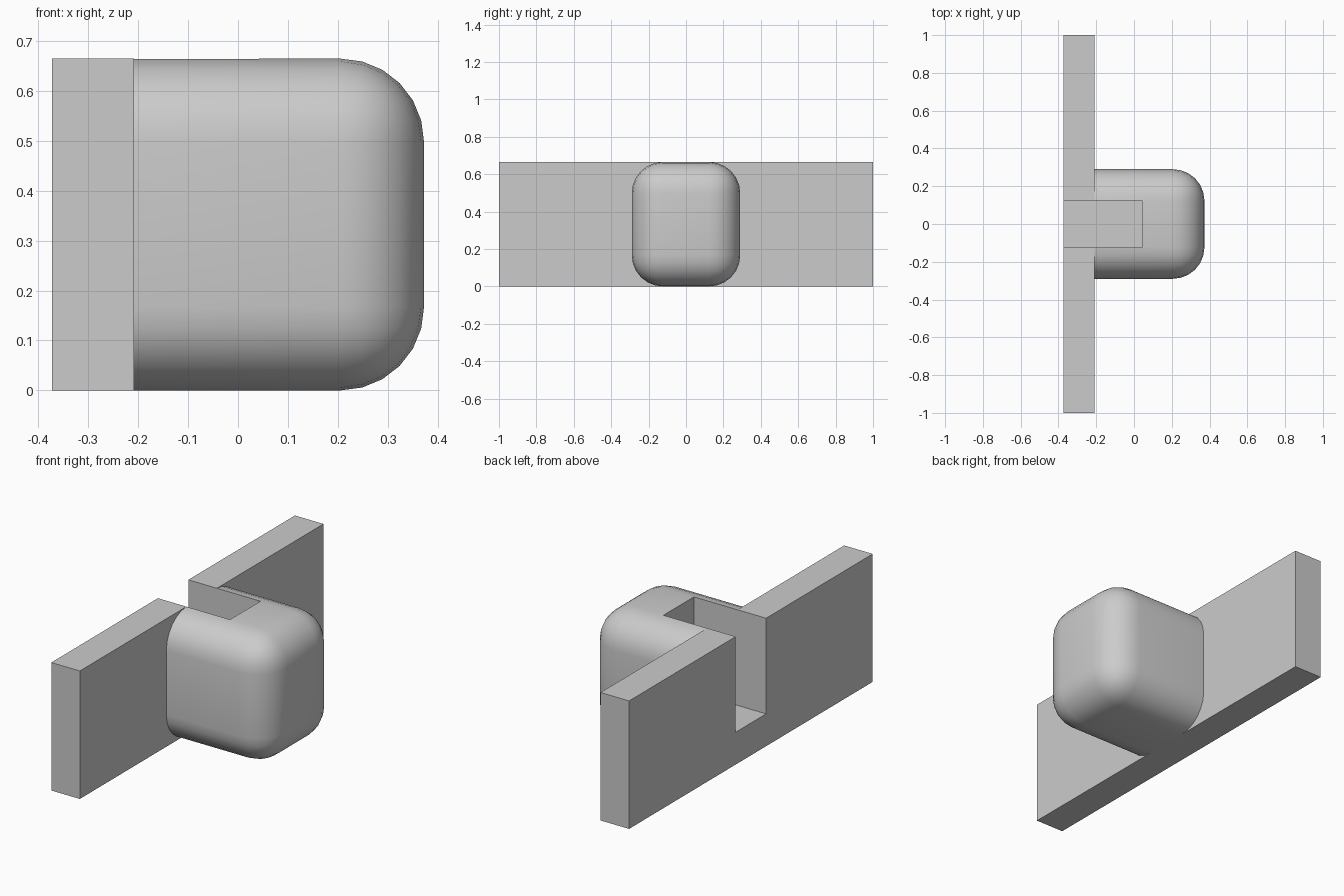
import bpy, bmesh, math
from mathutils import Matrix, Vector

cube = bpy.data.objects.get("Cube")
if cube:
    bpy.data.objects.remove(cube, do_unlink=True)

BACK, FACE, NOSE = -0.373, -0.209, 0.373   # x stations
HEIGHT, HALF_BODY, HALF_SLOT = 0.665, 0.29, 0.125
SLOT_END, SLOT_FLOOR, RADIUS = 0.042, 0.168, 0.167

grey = bpy.data.materials.new("light grey")
grey.use_nodes = True
grey.diffuse_color = (0.6, 0.6, 0.6, 1)
grey.node_tree.nodes["Principled BSDF"].inputs["Base Color"].default_value = (0.6, 0.6, 0.6, 1)


def box(name, low, high, radius=0):
    """Box between two corners; all edges off the low-x end are rounded by radius."""
    low, high = Vector(low), Vector(high)
    bm = bmesh.new()
    bmesh.ops.create_cube(bm, size=1, matrix=Matrix.Translation((low + high) / 2)
                          @ Matrix.Diagonal((*(high - low), 1)))
    if radius:
        edges = [e for e in bm.edges if max(v.co.x for v in e.verts) > low.x + 0.01]
        bmesh.ops.bevel(bm, geom=edges, offset=radius, segments=6, profile=0.5,
                        affect='EDGES', clamp_overlap=False)
    mesh = bpy.data.meshes.new(name)
    bm.to_mesh(mesh)
    bm.free()
    mesh.materials.append(grey)
    obj = bpy.data.objects.new(name, mesh)
    bpy.context.collection.objects.link(obj)
    return obj


# Wall plate and rounded block projecting from it
plate = box("wall_plate", (BACK, -1, 0), (FACE, 1, HEIGHT))
body = box("rounded_block", (FACE, -HALF_BODY, 0), (NOSE, HALF_BODY, HEIGHT), RADIUS)

# Slot open at the top and back, running through both parts
cutter = box("slot_cutter", (BACK - 0.1, -HALF_SLOT, SLOT_FLOOR),
             (SLOT_END, HALF_SLOT, HEIGHT + 0.1))
cutter.hide_render = True
cutter.display_type = 'WIRE'
for part in (plate, body):
    cut = part.modifiers.new("slot", 'BOOLEAN')
    cut.operation, cut.solver, cut.object = 'DIFFERENCE', 'EXACT', cutter
    bpy.ops.object.select_all(action='DESELECT')
    part.select_set(True)
    bpy.context.view_layer.objects.active = part
    bpy.ops.object.modifier_apply(modifier=cut.name)
bpy.data.objects.remove(cutter, do_unlink=True)

# Smooth the rounding on the block, keeping the slot rim sharp
bpy.ops.object.shade_smooth_by_angle(angle=math.radians(30))
